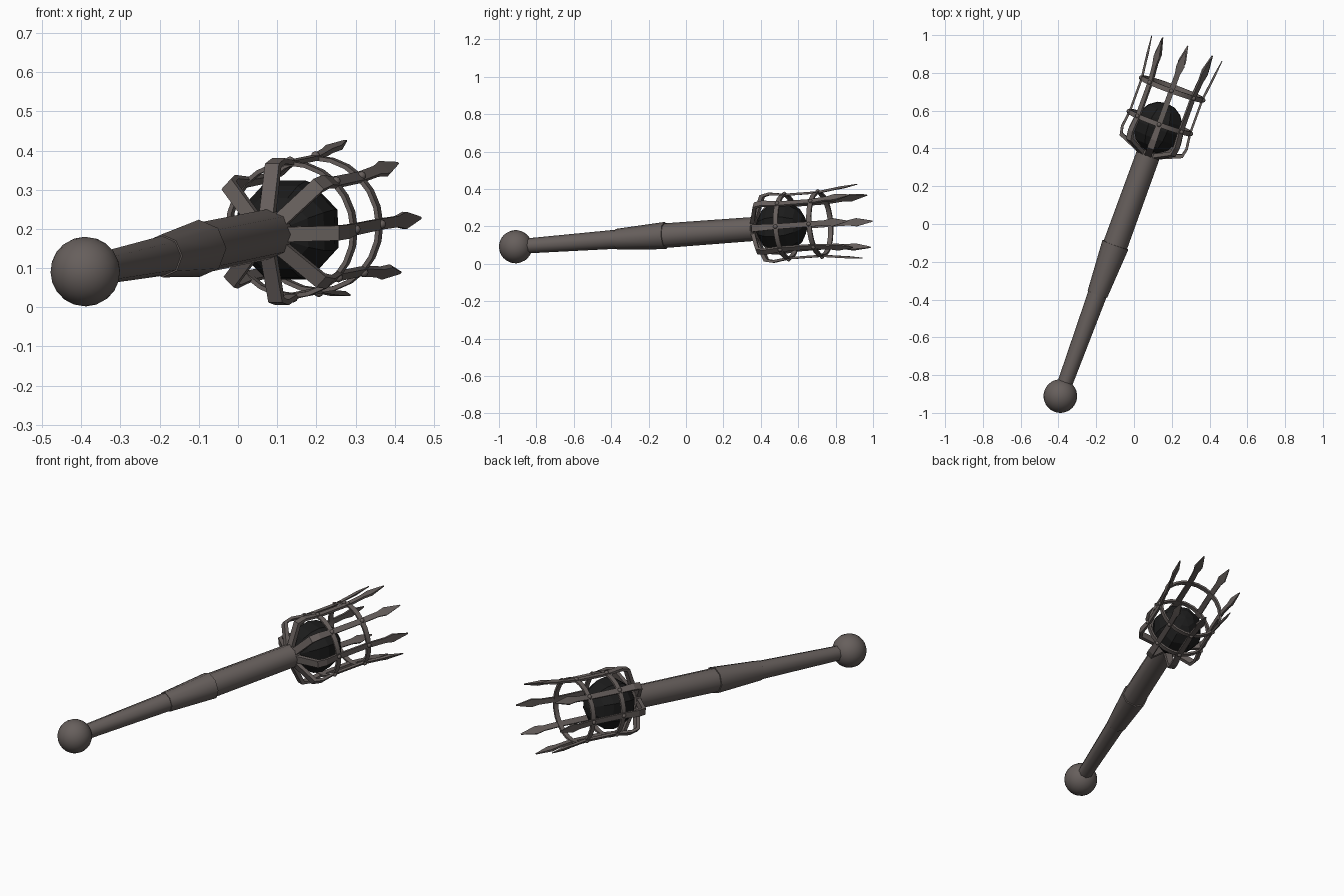
import bpy, bmesh, math
from mathutils import Matrix, Vector

if "Cube" in bpy.data.objects:
    bpy.data.objects.remove(bpy.data.objects["Cube"])

# Local frame: z runs along the mace axis, x is horizontal; origin at the pommel
yaw, tilt = math.radians(20), math.radians(4)
D = Vector((math.cos(tilt) * math.sin(yaw), math.cos(tilt) * math.cos(yaw), math.sin(tilt)))
U = Vector((math.cos(yaw), -math.sin(yaw), 0))
V = D.cross(U)
FRAME = Matrix((U, V, D)).transposed().to_4x4()
FRAME.translation = (-0.39, -0.911, 0.091)


def material(name, rgb):
    m = bpy.data.materials.new(name)
    m.diffuse_color = (*rgb, 1)
    m.use_nodes = True
    m.node_tree.nodes["Principled BSDF"].inputs["Base Color"].default_value = m.diffuse_color
    return m


IRON = material("dark_iron", (0.135, 0.115, 0.108))
COAL = material("black_coal", (0.012, 0.012, 0.012))


def finish(name, bm, mat, angle=None):
    bmesh.ops.recalc_face_normals(bm, faces=bm.faces)
    bm.transform(FRAME)
    me = bpy.data.meshes.new(name)
    bm.to_mesh(me)
    bm.free()
    me.materials.append(mat)
    ob = bpy.data.objects.new(name, me)
    bpy.context.collection.objects.link(ob)
    if angle:
        bpy.ops.object.select_all(action='DESELECT')
        ob.select_set(True)
        bpy.context.view_layer.objects.active = ob
        bpy.ops.object.shade_smooth_by_angle(angle=math.radians(angle))
    return ob


def lathe(name, profile, sides, closed=False, angle=50):
    """Spin (radius, height) points; closed makes a hoop, otherwise capped."""
    bm = bmesh.new()
    loops = [[bm.verts.new((r * math.cos(2 * math.pi * i / sides),
                            r * math.sin(2 * math.pi * i / sides), s))
              for i in range(sides)] for r, s in profile]
    pairs = list(zip(loops, loops[1:]))
    if closed:
        pairs.append((loops[-1], loops[0]))
    else:
        bm.faces.new(loops[0])
        bm.faces.new(loops[-1])
    for a, b in pairs:
        for i in range(sides):
            j = (i + 1) % sides
            bm.faces.new((a[i], a[j], b[j], b[i]))
    return finish(name, bm, IRON, angle)


def ball(name, s, r, seg, rings, mat, angle=None, turn=0):
    bm = bmesh.new()
    bmesh.ops.create_uvsphere(bm, u_segments=seg, v_segments=rings, radius=r,
                              matrix=Matrix.Translation((0, 0, s)) @ Matrix.Rotation(turn, 4, 'Z'))
    return finish(name, bm, mat, angle)


# Pommel and octagonal shaft
ball("pommel", 0, 0.089, 20, 14, IRON, 40)
lathe("lower_shaft", [(0.040, 0.06), (0.052, 0.62)], 8)
lathe("collar", [(0.055, 0.575), (0.073, 0.855)], 8)
lathe("upper_shaft", [(0.066, 0.80), (0.064, 1.385)], 8)

# Coal held in the cage
ball("coal", 1.517, 0.137, 8, 8, COAL, None, math.pi / 8)

# Eight bent prongs ending in blades: (height, radius, half width, half thickness)
PATH = [(1.365, 0.045, 0.019, 0.011), (1.418, 0.172, 0.019, 0.010),
        (1.460, 0.181, 0.018, 0.007), (1.545, 0.170, 0.015, 0.006),
        (1.735, 0.170, 0.014, 0.006), (1.830, 0.182, 0.014, 0.006),
        (1.875, 0.187, 0.022, 0.006), (1.964, 0.198, 0.003, 0.002)]
for k in range(8):
    bm = bmesh.new()
    sections = []
    for i, (s, r, w, t) in enumerate(PATH):
        a, b = PATH[max(i - 1, 0)], PATH[min(i + 1, len(PATH) - 1)]
        tangent = Vector((b[1] - a[1], 0, b[0] - a[0])).normalized()
        out = Vector((tangent.z, 0, -tangent.x))
        c = Vector((r, 0, s))
        sections.append([bm.verts.new(c + out * t * p + Vector((0, w * q, 0)))
                         for p, q in ((1, 1), (1, -1), (-1, -1), (-1, 1))])
    for a, b in zip(sections, sections[1:]):
        for i in range(4):
            j = (i + 1) % 4
            bm.faces.new((a[i], a[j], b[j], b[i]))
    bm.faces.new(sections[0])
    bm.faces.new(sections[-1])
    bm.transform(Matrix.Rotation(k * math.pi / 4, 4, 'Z'))
    finish(f"prong_{k + 1}", bm, IRON)

# Two hoops with rivets where they cross the prongs
for n, s in enumerate((1.545, 1.735), 1):
    lathe(f"hoop_{n}", [(0.164, s - 0.013), (0.175, s - 0.013),
                        (0.175, s + 0.013), (0.164, s + 0.013)], 24, True, 40)
    bm = bmesh.new()
    for k in range(8):
        bmesh.ops.create_uvsphere(bm, u_segments=8, v_segments=6, radius=0.012,
                                  matrix=Matrix.Rotation(k * math.pi / 4, 4, 'Z')
                                  @ Matrix.Translation((0.175, 0, s)))
    finish(f"rivets_{n}", bm, IRON, 50)
